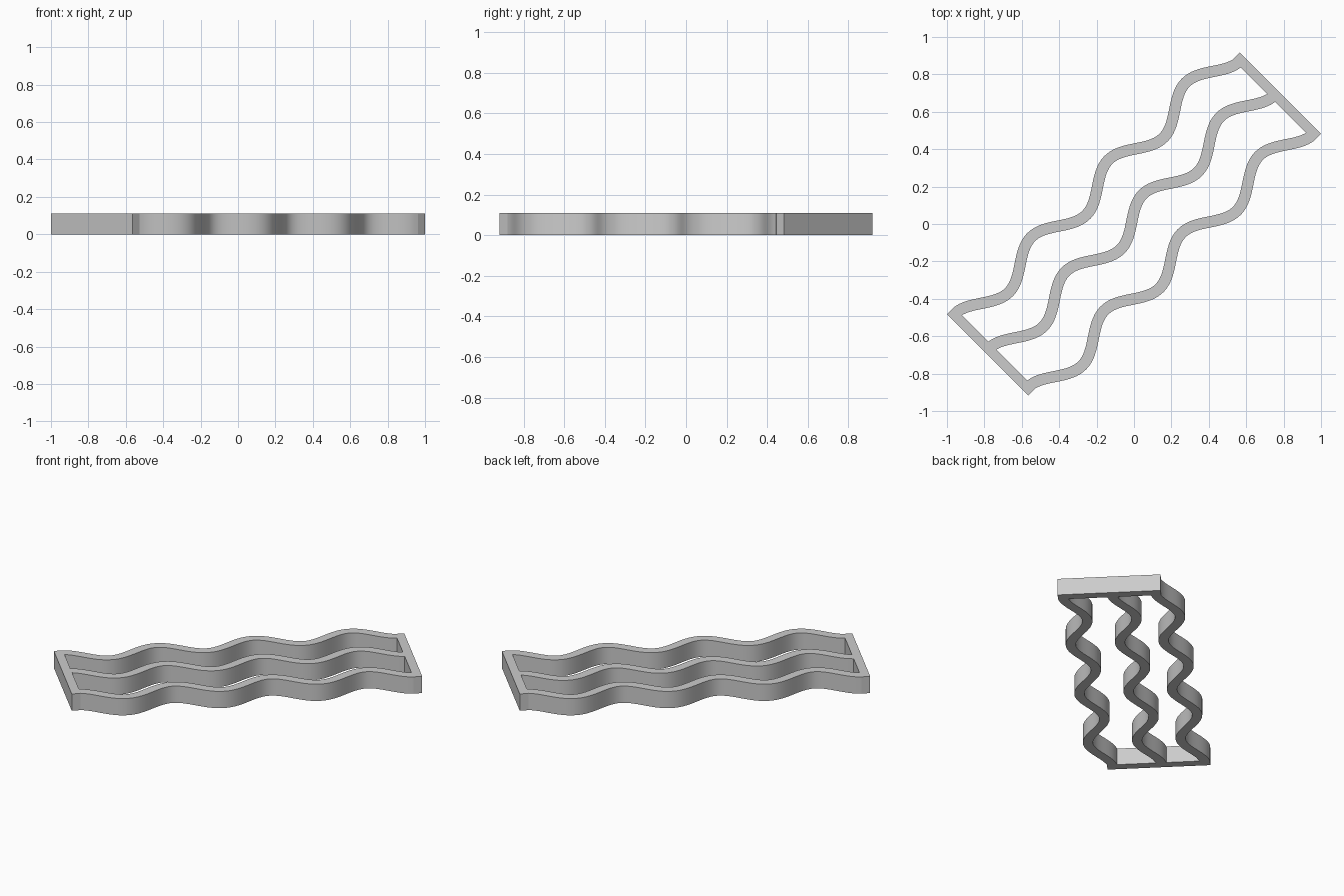
import bpy, bmesh, math
from mathutils import Matrix

if "Cube" in bpy.data.objects:
    bpy.data.objects.remove(bpy.data.objects["Cube"])

H = 0.11            # height
T = 0.06            # bar thickness
PLATE = 0.054       # end plate thickness
U_END = 1.0485      # outer face of the end plates along the long axis
AMP, WAVE = 0.062, 0.5845
K = 2 * math.pi / WAVE
ROT = Matrix.Rotation(math.radians(45), 4, 'Z')


def finish(name, bm):
    bm.transform(ROT)
    bmesh.ops.recalc_face_normals(bm, faces=bm.faces)
    mesh = bpy.data.meshes.new(name)
    bm.to_mesh(mesh)
    bm.free()
    obj = bpy.data.objects.new(name, mesh)
    bpy.context.collection.objects.link(obj)
    return obj


# wavy bar: rectangular section swept along a sine, ends butt against the plates
def wavy_bar(name, offset, steps=112):
    bm = bmesh.new()
    end = U_END - PLATE
    rings = []
    for i in range(steps + 1):
        u = -end + 2 * end * i / steps
        v = offset + AMP * math.sin(K * u)
        slope = AMP * K * math.cos(K * u)
        n = math.hypot(1, slope)
        # ends stay flush with the plate face
        nx = 0 if i in (0, steps) else -slope / n * T / 2
        ny = T / 2 / n if nx else T / 2
        rings.append([bm.verts.new((u + s * nx, v + s * ny, z))
                      for s, z in ((1, 0), (1, H), (-1, H), (-1, 0))])
    for a, b in zip(rings, rings[1:]):
        for j in range(4):
            k = (j + 1) % 4
            bm.faces.new((a[j], a[k], b[k], b[j]))
    bm.faces.new(rings[0])
    bm.faces.new(rings[-1])
    obj = finish(name, bm)
    bpy.ops.object.select_all(action='DESELECT')
    obj.select_set(True)
    bpy.context.view_layer.objects.active = obj
    bpy.ops.object.shade_smooth_by_angle(angle=math.radians(30))


# straight end plate
def end_plate(name, side):
    bm = bmesh.new()
    bmesh.ops.create_cube(bm, size=1)
    bmesh.ops.scale(bm, verts=bm.verts, vec=(PLATE, 0.615, H))
    bmesh.ops.translate(bm, verts=bm.verts,
                        vec=(side * (U_END - PLATE / 2), -side * 0.058, H / 2))
    finish(name, bm)


for name, offset in (("back_wavy_bar", 0.277), ("middle_wavy_bar", 0.017),
                     ("front_wavy_bar", -0.277)):
    wavy_bar(name, offset)
end_plate("left_end_plate", -1)
end_plate("right_end_plate", 1)
